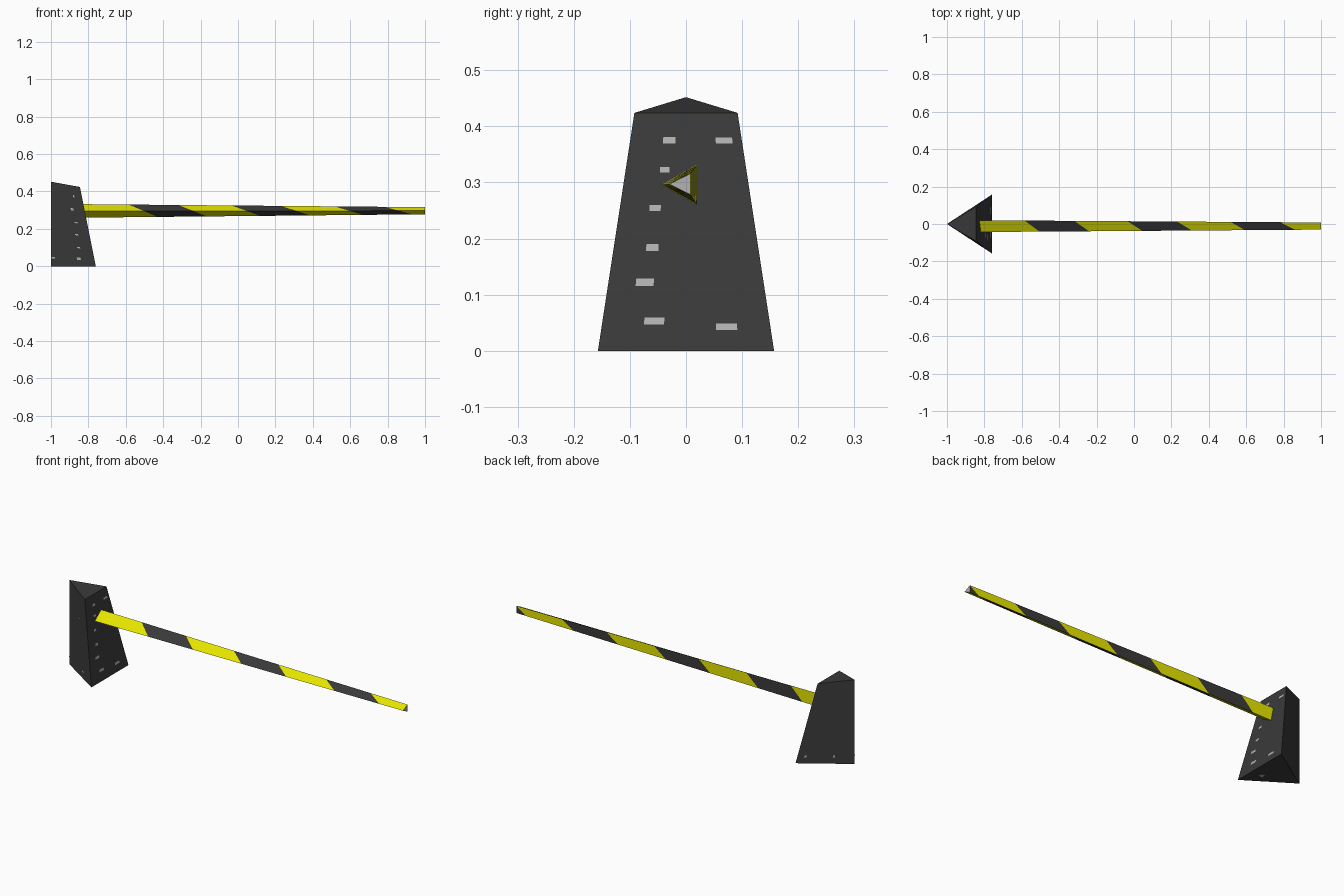
import bpy
import bmesh
from mathutils import Vector

if "Cube" in bpy.data.objects:
    bpy.data.objects.remove(bpy.data.objects["Cube"])


def material(name, colour):
    m = bpy.data.materials.new(name)
    m.diffuse_color = (*colour, 1)
    m.use_nodes = True
    m.node_tree.nodes["Principled BSDF"].inputs["Base Color"].default_value = m.diffuse_color
    return m


charcoal = material("charcoal", (0.042, 0.042, 0.042))
yellow = material("yellow", (0.79, 0.79, 0.0))
stripe_grey = material("stripe grey", (0.042, 0.042, 0.042))
light_grey = material("light grey", (0.45, 0.45, 0.45))


def finish(name, bm, mats, recalc=True):
    bmesh.ops.remove_doubles(bm, verts=bm.verts, dist=0.0001)
    if recalc:
        bmesh.ops.recalc_face_normals(bm, faces=bm.faces)
    mesh = bpy.data.meshes.new(name)
    bm.to_mesh(mesh)
    bm.free()
    for m in mats:
        mesh.materials.append(m)
    bpy.context.collection.objects.link(bpy.data.objects.new(name, mesh))


# Post: tapered three-sided block with an upright rear edge and sloping top
BASE = [Vector(p) for p in ((-1, 0, 0), (-0.76, -0.157, 0), (-0.76, 0.157, 0))]
TOP = [Vector(p) for p in ((-1, 0, 0.452), (-0.845, -0.092, 0.424), (-0.845, 0.092, 0.424))]
bm = bmesh.new()
base = [bm.verts.new(p) for p in BASE]
top = [bm.verts.new(p) for p in TOP]
bm.faces.new(base)
bm.faces.new(top)
for i in range(3):
    j = (i + 1) % 3
    bm.faces.new((base[i], base[j], top[j], top[i]))
finish("post", bm, [charcoal])

# Worn paint chips on each wall: (across, up, width, height) as wall fractions
chips = {
    0: [(0.64, 0.70, 0.08, 0.03), (0.70, 0.54, 0.08, 0.015), (0.675, 0.39, 0.08, 0.015),
        (0.68, 0.23, 0.08, 0.015), (0.65, 0.092, 0.09, 0.03), (0.06, 0.10, 0.08, 0.015),
        (0.745, 0.87, 0.04, 0.03)],
    1: [(0.35, 0.884, 0.11, 0.028), (0.84, 0.884, 0.15, 0.026), (0.324, 0.76, 0.08, 0.024),
        (0.267, 0.60, 0.085, 0.026), (0.267, 0.434, 0.085, 0.028), (0.235, 0.288, 0.115, 0.03),
        (0.31, 0.125, 0.12, 0.03), (0.74, 0.10, 0.125, 0.028)],
    2: [(0.14, 0.09, 0.04, 0.024), (0.64, 0.09, 0.04, 0.024)],
}
bm = bmesh.new()
for wall, marks in chips.items():
    a, b = wall, (wall + 1) % 3
    out = (BASE[b] - BASE[a]).cross(TOP[a] - BASE[a]).normalized()
    lift = 0.001 if wall == 1 else 0.004
    for u, v, w, h in marks:
        verts = []
        for su, sv in ((-1, -1), (1, -1), (1, 1), (-1, 1)):
            fu, fv = u + su * w / 2, v + sv * h / 2
            p = BASE[a].lerp(BASE[b], fu).lerp(TOP[a].lerp(TOP[b], fu), fv)
            verts.append(bm.verts.new(p + out * lift))
        bm.faces.new(verts)
# Chip under the post
bm.faces.new([bm.verts.new((-0.82 + dx, -0.055 + dy, -0.001))
              for dx, dy in ((-0.01, -0.01), (-0.01, 0.01), (0.01, 0.01), (0.01, -0.01))])
finish("paint_chips", bm, [light_grey], recalc=False)

# Barrier arm: tapered triangular bar; corners run lower rear, upper rear, front
X0, X1 = -0.825, 1.0
root = [(0.02, 0.26), (0.02, 0.332), (-0.043, 0.296)]
tip = [(0.008, 0.278), (0.008, 0.316), (-0.03, 0.297)]


def arm_point(corner, x):
    t = (x - X0) / (X1 - X0)
    y, z = Vector(root[corner]).lerp(Vector(tip[corner]), t)
    return (x, y, z)


# Diagonal stripes wind round the bar; the rear side starts a little earlier
FIRST, STEP = -0.585, 0.275
offsets = [(-0.125, -0.055), (-0.005, 0.075), (0.075, 0.15)]


def boundaries(offset):
    cuts = [FIRST + STEP * k + offset + (0.005 if k % 2 == 0 else -0.005) for k in range(7)]
    return [X0] + [min(c, X1) for c in cuts] + [X1]


bm = bmesh.new()
for side, (off_a, off_b) in enumerate(offsets):
    a, b = side, (side + 1) % 3
    cuts_a, cuts_b = boundaries(off_a), boundaries(off_b)
    for k in range(8):
        ends = [(a, cuts_a[k]), (a, cuts_a[k + 1]), (b, cuts_b[k + 1]), (b, cuts_b[k])]
        corners = []
        for end in ends:
            if end not in corners:
                corners.append(end)
        if len(corners) > 2:
            face = bm.faces.new([bm.verts.new(arm_point(*c)) for c in corners])
            face.material_index = k % 2

# Arm end caps
for x, mat in ((X0, 0), (X1, 2)):
    cap = bm.faces.new([bm.verts.new(arm_point(c, x)) for c in range(3)])
    cap.material_index = mat
finish("barrier_arm", bm, [yellow, stripe_grey, light_grey])
